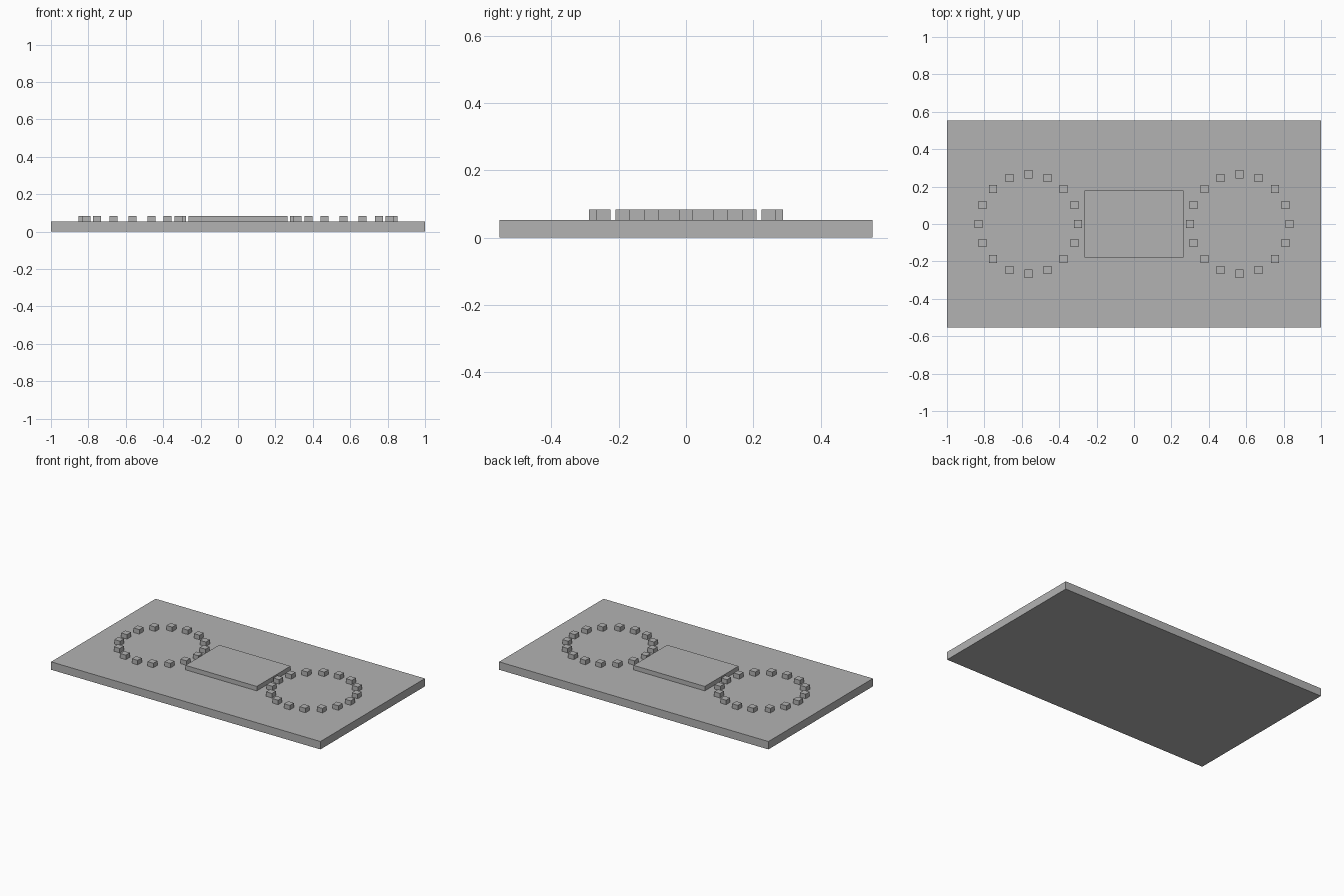
import bpy
import math

cube = bpy.data.objects.get("Cube")
if cube:
    bpy.data.objects.remove(cube, do_unlink=True)

GREY = (0.45, 0.45, 0.45, 1.0)
grey = bpy.data.materials.new("plain_grey")
grey.use_nodes = True
grey.diffuse_color = GREY
grey.node_tree.nodes["Principled BSDF"].inputs["Base Color"].default_value = GREY


def box(name, x, y, bottom, size):
    """Add a box standing at height bottom."""
    bpy.ops.mesh.primitive_cube_add(size=1, location=(x, y, bottom + size[2] / 2))
    obj = bpy.context.object
    obj.name = name
    obj.scale = size
    bpy.ops.object.transform_apply(location=False, rotation=False, scale=True)
    obj.data.materials.append(grey)
    return obj


BASE_TOP = 0.053
RAISED = 0.03

# Base slab and raised centre panel
box("base_slab", 0, 0, 0, (2.0, 1.108, BASE_TOP))
box("centre_panel", 0, 0, BASE_TOP, (0.53, 0.358, RAISED))

# A ring of upright-aligned blocks on each side of the panel
COUNT, RADIUS, BLOCK = 16, 0.266, 0.043
for side, centre in (("left", 0.565), ("right", -0.565)):
    for i in range(COUNT):
        angle = math.tau * i / COUNT
        box(f"{side}_ring_block_{i + 1}",
            centre + RADIUS * math.cos(angle), RADIUS * math.sin(angle),
            BASE_TOP, (BLOCK, BLOCK, RAISED))
